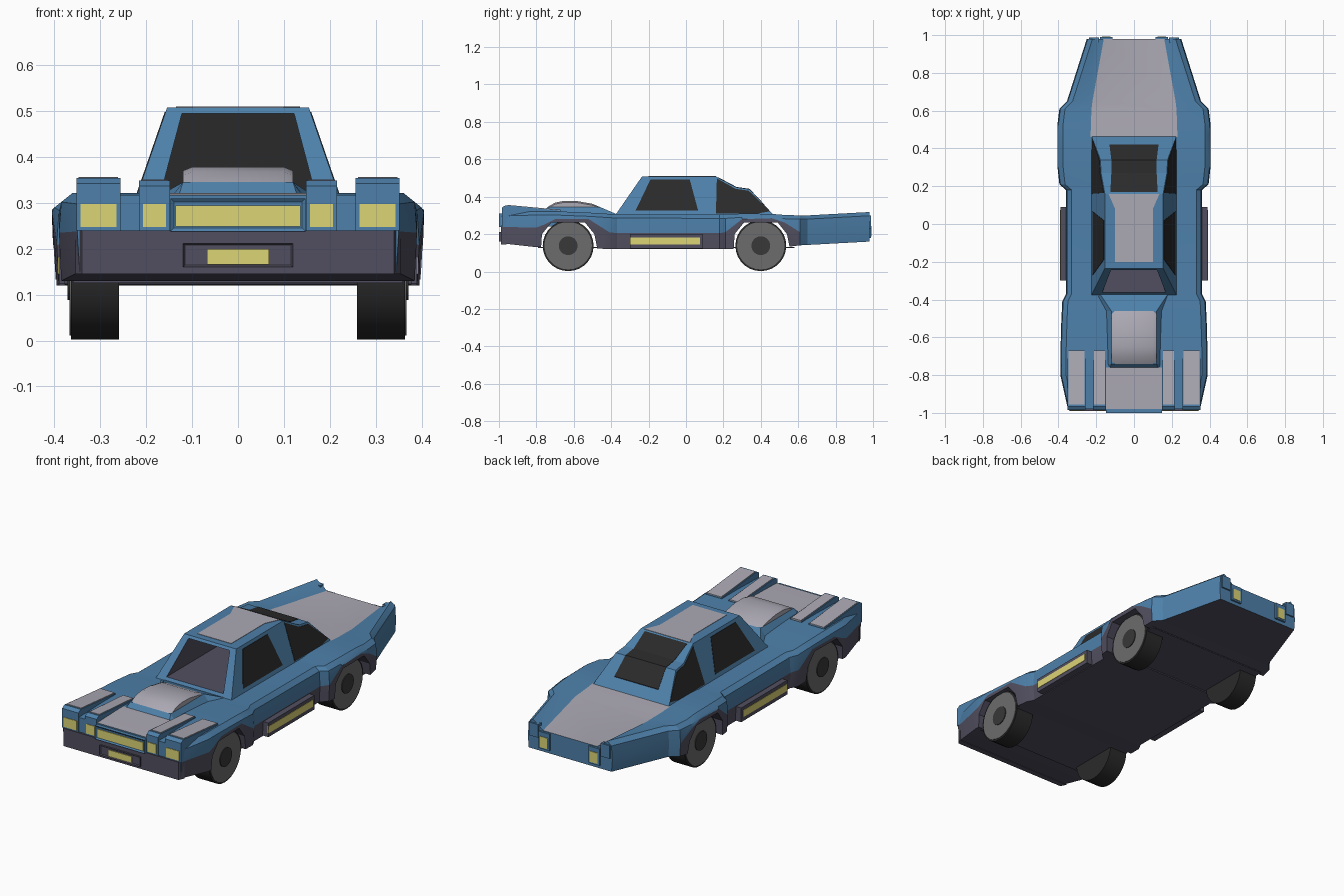
import bpy
import bmesh
import math

cube = bpy.data.objects.get("Cube")
if cube:
    bpy.data.objects.remove(cube, do_unlink=True)

# Flat colours, shared in the same slot order by every part
PALETTE = {
    "body_blue": (0.075, 0.215, 0.40),
    "panel_grey": (0.41, 0.395, 0.455),
    "trim_slate": (0.083, 0.078, 0.115),
    "window_black": (0.023, 0.023, 0.023),
    "lamp_yellow": (0.72, 0.66, 0.18),
    "rim_grey": (0.15, 0.15, 0.15),
    "hub_dark": (0.04, 0.04, 0.04),
}
BLUE, GREY, SLATE, BLACK, YELLOW, RIM, HUB = range(len(PALETTE))
materials = []
for mat_name, rgb in PALETTE.items():
    m = bpy.data.materials.new(mat_name)
    m.use_nodes = True
    m.diffuse_color = (*rgb, 1)
    shader = m.node_tree.nodes["Principled BSDF"]
    shader.inputs["Base Color"].default_value = (*rgb, 1)
    shader.inputs["Roughness"].default_value = 0.7
    materials.append(m)


def finish(name, bm):
    bmesh.ops.recalc_face_normals(bm, faces=bm.faces)
    mesh = bpy.data.meshes.new(name)
    bm.to_mesh(mesh)
    bm.free()
    for m in materials:
        mesh.materials.append(m)
    obj = bpy.data.objects.new(name, mesh)
    bpy.context.collection.objects.link(obj)
    return obj


def loft(name, rings, mat=BLUE, rule=None, caps=None):
    """Skin a list of equal closed rings; rule(ring, segment) picks a colour."""
    bm = bmesh.new()
    rows = [[bm.verts.new(p) for p in ring] for ring in rings]
    n = len(rows[0])
    for r, (a, b) in enumerate(zip(rows, rows[1:])):
        for i in range(n):
            j = (i + 1) % n
            f = bm.faces.new((a[i], a[j], b[j], b[i]))
            f.material_index = rule(r, i) if rule else mat
    for row, c in zip((rows[0], rows[-1]), caps or (mat, mat)):
        bm.faces.new(row).material_index = c
    return finish(name, bm)


def box(name, x, y, z, mat):
    ring = [(x[0], z[0]), (x[1], z[0]), (x[1], z[1]), (x[0], z[1])]
    return loft(name, [[(px, py, pz) for px, pz in ring] for py in y], mat)


def ribbon(name, points, mat, centre=0.0, thick=0.006):
    """Thin plate following (y, z, half width) points."""
    rings = []
    for y, z, w in points:
        rings.append([(centre - w, y, z - thick), (centre + w, y, z - thick),
                      (centre + w, y, z + thick / 3), (centre - w, y, z + thick / 3)])
    return loft(name, rings, mat)


def inset_front(obj, margin, depth, mat):
    """Sink a coloured panel into the forward facing cap."""
    bm = bmesh.new()
    bm.from_mesh(obj.data)
    front = min(bm.faces, key=lambda f: f.calc_center_median().y)
    bmesh.ops.inset_region(bm, faces=[front], thickness=margin, depth=-depth)
    front.material_index = mat
    bm.to_mesh(obj.data)
    bm.free()


def cut(obj, cutter):
    mod = obj.modifiers.new("cut", "BOOLEAN")
    mod.operation = "DIFFERENCE"
    mod.solver = "EXACT"
    mod.object = cutter
    bpy.context.view_layer.objects.active = obj
    bpy.ops.object.modifier_apply(modifier=mod.name)
    bpy.data.objects.remove(cutter, do_unlink=True)


def smooth(obj, degrees):
    bpy.ops.object.select_all(action="DESELECT")
    obj.select_set(True)
    bpy.context.view_layer.objects.active = obj
    bpy.ops.object.shade_smooth_by_angle(angle=math.radians(degrees))


# Hull stations: y, half width, bottom, trim line, deck height, stripe half width
STATIONS = [
    (-.98, .35, .15, .238, .317, .15), (-.8, .39, .13, .235, .322, .15),
    (-.76, .39, .13, .25, .322, .15), (-.7, .39, .13, .28, .322, .15),
    (-.52, .385, .125, .28, .315, .15), (-.41, .38, .12, .21, .308, .2),
    (-.37, .36, .12, .205, .306, .2), (.18, .36, .12, .205, .304, .2),
    (.21, .395, .12, .21, .304, .22), (.3, .405, .12, .28, .31, .225),
    (.46, .405, .125, .285, .308, .23), (.53, .405, .13, .26, .302, .228),
    (.61, .395, .14, .21, .3, .225), (.65, .355, .142, .21, .3, .22),
    (.98, .25, .16, .22, .318, .16),
]


def hull_ring(y, w, bottom, trim, deck, stripe):
    dip = max(0, y - .6) * .12
    half = [(w - .005, bottom), (w, trim), (w - .005, deck - .02),
            (w - .03, deck), (stripe, deck - dip)]
    return [(x, y, z) for x, z in half] + [(-x, y, z) for x, z in reversed(half)]


def hull_colour(r, i):
    y = STATIONS[r][0]
    if i == 9:
        return SLATE
    if i == 4:
        return GREY if y < -.77 or y > .45 else BLUE
    return SLATE if i in (0, 8) and y < .55 else BLUE


hull = loft("hull", [hull_ring(*s) for s in STATIONS], rule=hull_colour)

# Wheel arches cut through the lower hull, closed below by thin floor sheets
AXLES = {"front": -.63, "rear": .4}
for end, axle in AXLES.items():
    arch = [(-.15, .05), (-.14, .2), (-.09, .262), (.09, .262), (.14, .2), (.17, .05)]
    cut(hull, loft("arch_cutter", [[(x, axle + y, z) for y, z in arch]
                                   for x in (-.6, .6)], SLATE))
    box(f"{end}_floor", (-.36, .36), (axle - .16, axle + .18), (.126, .131), SLATE)
smooth(hull, 25)


# Cabin: a side profile whose walls lean inward with height
def wall(z):
    return .226 - .345 * (z - .3)


PROFILE = [(-.385, .29), (-.375, .306), (-.235, .508), (.16, .508),
           (.27, .45), (.34, .44), (.465, .306), (.475, .29)]
cabin = loft("cabin", [[(s * wall(z), y, z) for y, z in PROFILE] for s in (-1, 1)])

# Open windscreen and hollow interior
opening = [(-.168, .322), (.168, .322), (.122, .495), (-.122, .495)]
cut(cabin, loft("interior_cutter", [[(x, y, z) for x, z in opening] for y in (-.5, .12)],
                SLATE, caps=(SLATE, BLACK)))

# Side windows
WINDOWS = {
    "door_window": [(-.27, .325), (-.19, .492), (.02, .492), (.065, .325)],
    "quarter_window": [(.16, .31), (.165, .498), (.265, .442), (.335, .432),
                       (.45, .322), (.38, .31)],
}
for side, s in (("left", 1), ("right", -1)):
    for name, shape in WINDOWS.items():
        loft(f"{side}_{name}", [[(s * (wall(z) + d), y, z) for y, z in shape]
                                for d in (-.003, .002)], BLACK)

# Roof panel and rear window
ribbon("roof_panel", [(-.2, .508, .1), (.08, .508, .1), (.16, .508, .135)], GREY)
ribbon("rear_window", [(.17, .503, .125), (.27, .45, .12), (.34, .44, .12),
                       (.42, .355, .13)], BLACK)

# Hood bulge with its grey scoop
bulge = [(-.77, .15, .13, .312), (-.74, .155, .12, .345), (-.46, .155, .12, .345),
         (-.37, .2, .18, .306)]
loft("hood_bulge", [[(-a, y, .3), (a, y, .3), (b, y, z), (-b, y, z)]
                    for y, a, b, z in bulge])
scoop = [(-.74, .345), (-.7, .368), (-.65, .378), (-.58, .376), (-.5, .362), (-.46, .345)]
smooth(loft("hood_scoop", [[(-.12, y, .34), (.12, y, .34), (.12, y, z - .008), (.1, y, z),
                            (-.1, y, z), (-.12, y, z - .008)] for y, z in scoop], GREY), 35)

# Bumper, grille and number plate
bumper = [(-.99, .34), (-.96, .354)]
loft("front_bumper", [[(-w, y, .145), (w, y, .145), (w, y, .24), (-w, y, .24)]
                      for y, w in bumper], SLATE)
grille = box("grille", (-.147, .147), (-1, -.95), (.238, .31), BLUE)
inset_front(grille, .011, .006, BLUE)
box("grille_lamp", (-.136, .136), (-.998, -.99), (.249, .294), YELLOW)
frame = box("plate_frame", (-.12, .12), (-1, -.97), (.16, .212), SLATE)
inset_front(frame, .006, .006, SLATE)
box("number_plate", (-.068, .068), (-.998, -.99), (.166, .2), YELLOW)

# Parts mirrored left and right
for side, s in (("left", 1), ("right", -1)):
    # Raised fender rails holding the headlights
    for name, a, b, top in (("inner", .148, .216, .349), ("outer", .256, .352, .354)):
        mid, w = s * (a + b) / 2, (b - a) / 2
        loft(f"{side}_{name}_rail", [
            [(mid - w, y, .24), (mid + w, y, .24), (mid + w, y, z), (mid - w, y, z)]
            for y, z in ((-.985, top - .012), (-.965, top), (-.67, .326))])
        ribbon(f"{side}_{name}_rail_top", [(-.955, top, w - .005), (-.67, .328, w - .005)],
               GREY, mid)
        box(f"{side}_{name}_lamp", (mid - w + .009, mid + w - .009), (-.988, -.98),
            (.247, .298), YELLOW)

    # Side skirts with a yellow strip
    xs = sorted((s * .33, s * .39))
    box(f"{side}_skirt", xs, (-.3, .09), (.124, .2), SLATE)
    xs = sorted((s * .385, s * .392))
    box(f"{side}_skirt_strip", xs, (-.3, .075), (.145, .182), YELLOW)

    # Tail corner blocks and lamps
    xs = sorted((s * .185, s * .238))
    box(f"{side}_tail_block", xs, (.96, .988), (.23, .3), BLUE)
    xs = sorted((s * .115, s * .18))
    box(f"{side}_tail_housing", xs, (.95, .99), (.178, .268), BLUE)
    xs = sorted((s * .125, s * .17))
    box(f"{side}_tail_lamp", xs, (.987, .993), (.186, .244), YELLOW)

    # Wheels: tyre, rim face and hub
    for end, axle in AXLES.items():
        for part, r, inner, outer, mat in (("tyre", .136, .259, .364, BLACK),
                                           ("rim", .127, .36, .367, RIM),
                                           ("hub", .05, .365, .371, HUB)):
            steps = [math.tau * k / 28 for k in range(28)]
            smooth(loft(f"{end}_{side}_{part}", [
                [(s * x, axle + r * math.cos(t), .138 + r * math.sin(t)) for t in steps]
                for x in (inner, outer)], mat), 40)
